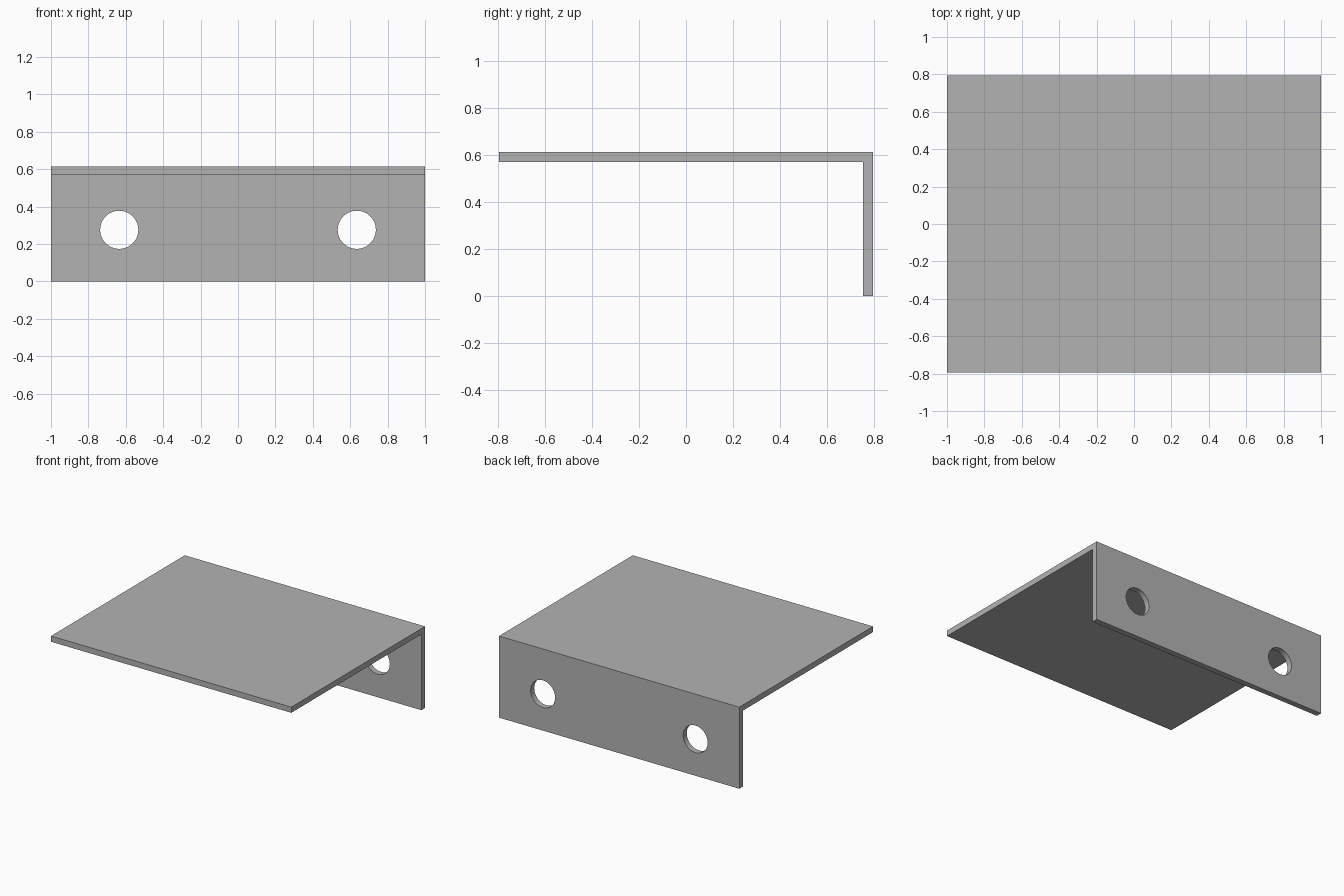
import bpy
import bmesh
from math import radians
from mathutils import Matrix

cube = bpy.data.objects.get("Cube")
if cube:
    bpy.data.objects.remove(cube, do_unlink=True)

HALF_X, HALF_Y, HEIGHT, THICK = 1.0, 0.795, 0.614, 0.043
HOLE_X, HOLE_Z, HOLE_R = 0.635, 0.276, 0.102

grey = bpy.data.materials.new("plain grey")
grey.use_nodes = True
colour = (0.45, 0.45, 0.45, 1)
grey.diffuse_color = colour
grey.node_tree.nodes["Principled BSDF"].inputs["Base Color"].default_value = colour


def add_object(name, bm):
    bmesh.ops.recalc_face_normals(bm, faces=bm.faces)
    mesh = bpy.data.meshes.new(name)
    bm.to_mesh(mesh)
    bm.free()
    mesh.materials.append(grey)
    obj = bpy.data.objects.new(name, mesh)
    bpy.context.collection.objects.link(obj)
    return obj


# Angle bracket: L-shaped profile extruded across the width
profile = [
    (-HALF_Y, HEIGHT), (HALF_Y, HEIGHT), (HALF_Y, 0),
    (HALF_Y - THICK, 0), (HALF_Y - THICK, HEIGHT - THICK), (-HALF_Y, HEIGHT - THICK),
]
bm = bmesh.new()
end = bm.faces.new([bm.verts.new((-HALF_X, y, z)) for y, z in profile])
swept = bmesh.ops.extrude_face_region(bm, geom=[end])["geom"]
verts = [v for v in swept if isinstance(v, bmesh.types.BMVert)]
bmesh.ops.translate(bm, verts=verts, vec=(2 * HALF_X, 0, 0))
bracket = add_object("angle_bracket", bm)

# Two round screw holes through the back flange
bm = bmesh.new()
for side in (-1, 1):
    place = Matrix.Translation((side * HOLE_X, HALF_Y, HOLE_Z)) @ Matrix.Rotation(radians(90), 4, "X")
    bmesh.ops.create_cone(bm, cap_ends=True, segments=48, radius1=HOLE_R,
                          radius2=HOLE_R, depth=0.3, matrix=place)
cutter = add_object("hole_cutter", bm)
cutter.hide_render = True

bpy.ops.object.select_all(action="DESELECT")
bpy.context.view_layer.objects.active = bracket
bracket.select_set(True)
cut = bracket.modifiers.new("screw holes", "BOOLEAN")
cut.operation = "DIFFERENCE"
cut.solver = "EXACT"
cut.object = cutter
bpy.ops.object.modifier_apply(modifier=cut.name)
bpy.data.objects.remove(cutter, do_unlink=True)

# Smooth hole walls, crisp sheet edges
bpy.ops.object.shade_smooth_by_angle(angle=radians(30))
